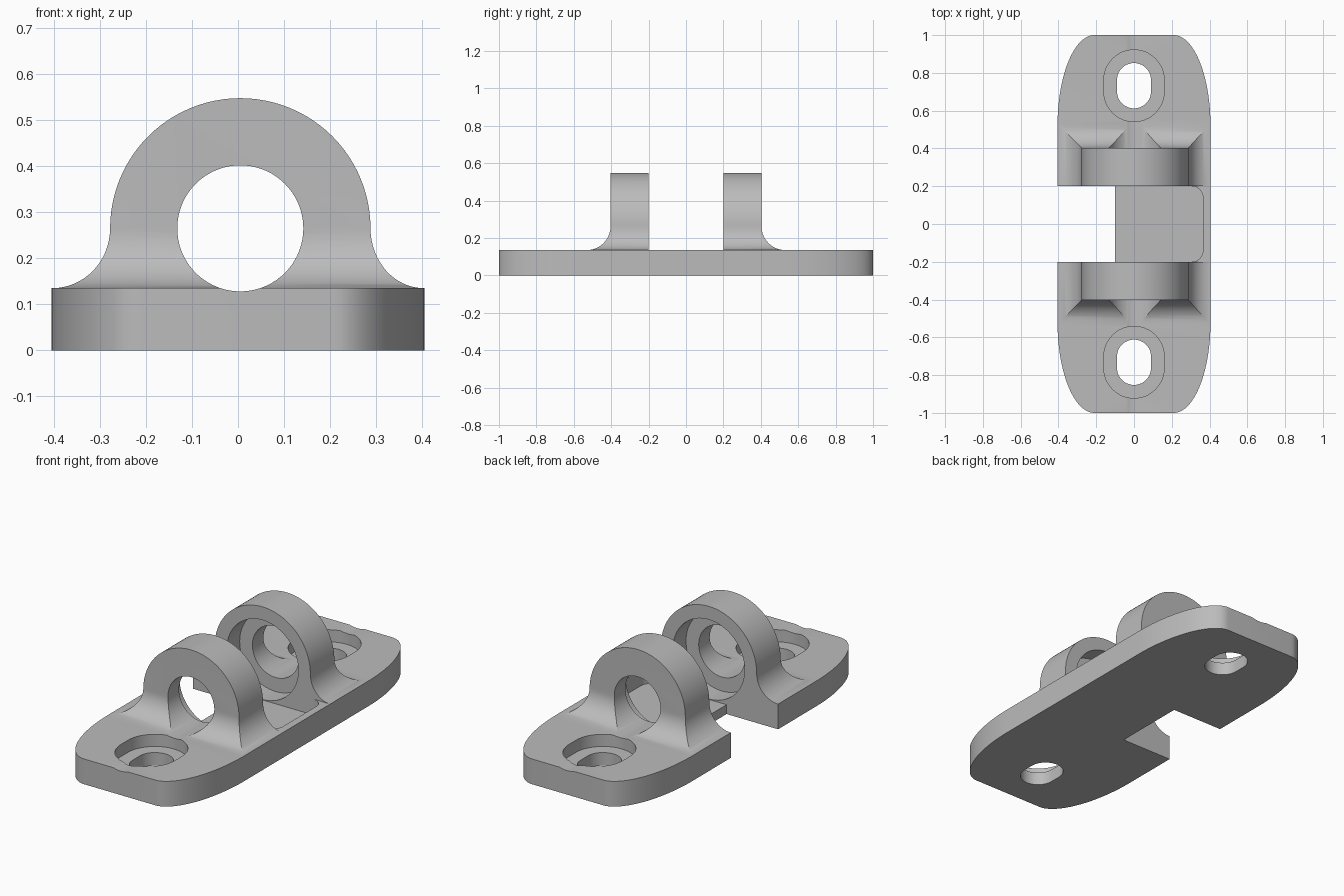
import bpy, bmesh
from math import sin, cos, pi, radians

cube = bpy.data.objects.get("Cube")
if cube:
    bpy.data.objects.remove(cube, do_unlink=True)

grey = bpy.data.materials.new("plain_grey")
grey.use_nodes = True
GREY = (0.5, 0.5, 0.5, 1)
grey.diffuse_color = GREY
grey.node_tree.nodes["Principled BSDF"].inputs["Base Color"].default_value = GREY

BORE_X, BORE_Z = 0.005, 0.265   # axis of the pin bore
TOP = 0.135                     # top of the plate


def arc(cx, cy, rx, ry, start, end, steps=16):
    """Points along an elliptical arc, angles in degrees."""
    angles = [radians(start + (end - start) * i / steps) for i in range(steps + 1)]
    return [(cx + rx * cos(a), cy + ry * sin(a)) for a in angles]


def prism(name, outline, axis, low, high):
    """Extrude a closed 2D outline along one axis."""
    place = {"X": lambda p, t: (t, p[0], p[1]),
             "Y": lambda p, t: (p[0], t, p[1]),
             "Z": lambda p, t: (p[0], p[1], t)}[axis]
    bm = bmesh.new()
    lower = [bm.verts.new(place(p, low)) for p in outline]
    upper = [bm.verts.new(place(p, high)) for p in outline]
    bm.faces.new(lower)
    bm.faces.new(upper)
    n = len(outline)
    for i in range(n):
        j = (i + 1) % n
        bm.faces.new((lower[i], lower[j], upper[j], upper[i]))
    bmesh.ops.recalc_face_normals(bm, faces=bm.faces)
    mesh = bpy.data.meshes.new(name)
    bm.to_mesh(mesh)
    bm.free()
    mesh.materials.append(grey)
    obj = bpy.data.objects.new(name, mesh)
    bpy.context.collection.objects.link(obj)
    return obj


def combine(target, tool, operation):
    """Apply a boolean and remove the tool."""
    mod = target.modifiers.new("boolean", "BOOLEAN")
    mod.operation, mod.solver, mod.object = operation, "EXACT", tool
    bpy.context.view_layer.objects.active = target
    bpy.ops.object.modifier_apply(modifier=mod.name)
    bpy.data.objects.remove(tool, do_unlink=True)


def circle(r, steps=72):
    return arc(BORE_X, BORE_Z, r, r, 0, 360, steps)[:-1]


def slot(cy, r, half_shift):
    return (arc(0, cy + half_shift, r, r, 0, 180, 24)
            + arc(0, cy - half_shift, r, r, 180, 360, 24))


def box_outline(x0, x1, y0, y1):
    return [(x0, y0), (x1, y0), (x1, y1), (x0, y1)]


# Base plate with long curved corners
quarter = arc(0.21, 0.52, 0.195, 0.48, 0, 90, 28)
half = quarter + [(-x, y) for x, y in reversed(quarter)]
bracket = prism("hinge_bracket", half + [(-x, -y) for x, y in half], "Z", 0, TOP)

# Lugs: round flared profile trimmed by the flared end profile
right_flare = arc(0.404, 0.265, 0.116, 0.13, 270, 180)
left_flare = arc(-0.404, 0.265, 0.126, 0.13, 0, -90)
lug_profile = ([(0.38, 0.09)] + right_flare
               + arc(BORE_X, BORE_Z, 0.283, 0.283, 0, 180, 48)[1:-1]
               + left_flare + [(-0.38, 0.09)])
end_profile = [(0.2, 0.08), (0.52, 0.08)] + arc(0.53, 0.265, 0.127, 0.13, 270, 180) + [(0.403, 0.7), (0.2, 0.7)]
for side, name in ((1, "back_lug"), (-1, "front_lug")):
    lug = prism(name, lug_profile, "Y", min(side * 0.1, side * 0.6), max(side * 0.1, side * 0.6))
    trim = prism("lug_trim", [(side * y, z) for y, z in end_profile], "X", -0.6, 0.6)
    combine(lug, trim, "INTERSECT")
    combine(bracket, lug, "UNION")

# Open notch and shallow rounded pocket between the lugs
combine(bracket, prism("notch", box_outline(-0.6, -0.1, -0.2, 0.2), "Z", -0.1, 0.8), "DIFFERENCE")
pocket = ([(-0.2, -0.2)] + arc(0.305, -0.14, 0.06, 0.06, -90, 0)
          + arc(0.305, 0.14, 0.06, 0.06, 0, 90) + [(-0.2, 0.2)])
combine(bracket, prism("pocket", pocket, "Z", 0.05, 0.8), "DIFFERENCE")

# Pin bore along the whole length, wider between the lugs
combine(bracket, prism("pin_bore", circle(0.137), "Y", -1.2, 1.2), "DIFFERENCE")
combine(bracket, prism("bearing_seat", circle(0.212), "Y", -0.31, 0.31), "DIFFERENCE")

# Recessed screw slots at both ends
for cy in (-0.732, 0.732):
    combine(bracket, prism("screw_recess", slot(cy, 0.16, 0.03), "Z", 0.07, 0.5), "DIFFERENCE")
    combine(bracket, prism("screw_slot", slot(cy, 0.09, 0.03), "Z", -0.1, 0.5), "DIFFERENCE")

# Smooth curves, crisp edges
bpy.ops.object.select_all(action="DESELECT")
bracket.select_set(True)
bpy.context.view_layer.objects.active = bracket
bpy.ops.object.shade_smooth_by_angle(angle=radians(25))
